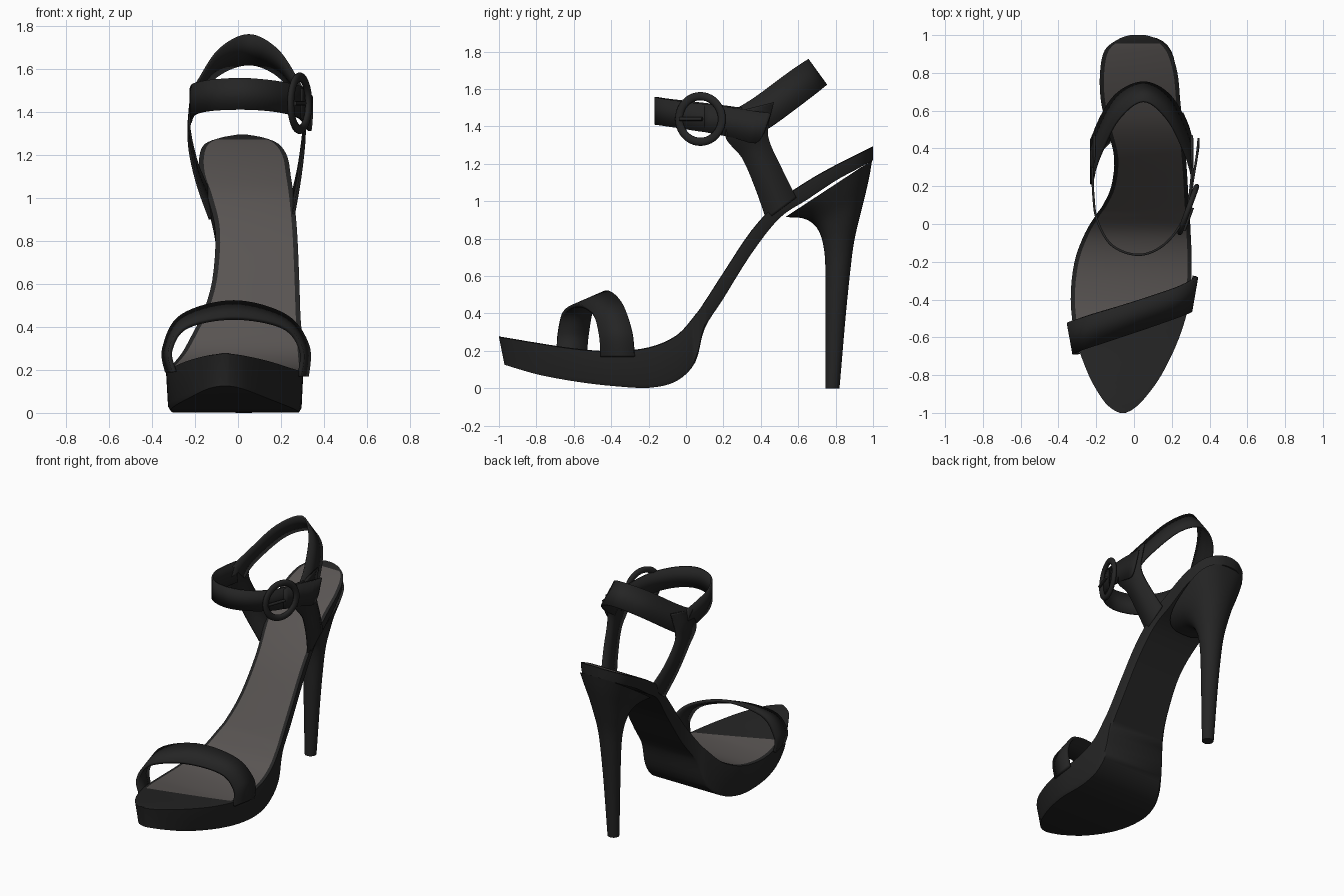
import bpy
import bmesh
import math
from mathutils import Vector

cube = bpy.data.objects.get("Cube")
if cube:
    bpy.data.objects.remove(cube, do_unlink=True)


def make_material(name, color):
    material = bpy.data.materials.new(name)
    material.use_nodes = True
    material.diffuse_color = (*color, 1)
    shader = material.node_tree.nodes["Principled BSDF"]
    shader.inputs["Base Color"].default_value = (*color, 1)
    shader.inputs["Roughness"].default_value = .6
    return material


black = make_material("black leather", (.018, .018, .018))
taupe = make_material("taupe lining", (.1, .09, .086))


def smooth_rows(rows, steps):
    """Catmull-Rom interpolation through rows of numbers of any width."""
    rows = [Vector(row) for row in rows]
    result = []
    for i in range(len(rows) - 1):
        before = rows[max(i - 1, 0)]
        start, end = rows[i], rows[i + 1]
        after = rows[min(i + 2, len(rows) - 1)]
        for step in range(steps):
            t = step / steps
            result.append(start + (end - before) * (t / 2)
                          + (before * 2 - start * 5 + end * 4 - after) * (t * t / 2)
                          + (start * 3 - before - end * 3 + after) * (t ** 3 / 2))
    return result + [rows[-1]]


def finish(name, bm, material, angle=35):
    bmesh.ops.recalc_face_normals(bm, faces=bm.faces)
    mesh = bpy.data.meshes.new(name)
    bm.to_mesh(mesh)
    bm.free()
    mesh.materials.append(material)
    obj = bpy.data.objects.new(name, mesh)
    bpy.context.collection.objects.link(obj)
    bpy.ops.object.select_all(action='DESELECT')
    obj.select_set(True)
    bpy.context.view_layer.objects.active = obj
    bpy.ops.object.shade_smooth_by_angle(angle=math.radians(angle))
    return obj


def loft(rings):
    """Skin closed rings of points and cap both ends."""
    bm = bmesh.new()
    loops = [[bm.verts.new(point) for point in ring] for ring in rings]
    for a, b in zip(loops, loops[1:]):
        for i in range(len(a)):
            j = (i + 1) % len(a)
            bm.faces.new((a[i], a[j], b[j], b[i]))
    bm.faces.new(loops[0])
    bm.faces.new(loops[-1])
    return bm


def ribbon(name, rows, steps=8, thickness=.012):
    """Strap whose rows hold one point on each of its two edges."""
    bm = bmesh.new()
    pairs = [(bm.verts.new(row[:3]), bm.verts.new(row[3:]))
             for row in smooth_rows(rows, steps)]
    for (a, b), (c, d) in zip(pairs, pairs[1:]):
        bm.faces.new((a, b, d, c))
    obj = finish(name, bm, black)
    solid = obj.modifiers.new("thickness", 'SOLIDIFY')
    solid.thickness = thickness
    solid.offset = 0
    return obj


# Platform sole: y, left x, right x, top z, bottom z
stations = [
    (-1, -.075, -.045, .275, .125), (-.98, -.115, -.005, .27, .12),
    (-.93, -.165, .05, .262, .105), (-.8, -.24, .145, .24, .07),
    (-.6, -.31, .24, .21, .035), (-.4, -.335, .295, .195, .012),
    (-.2, -.315, .305, .215, .003), (-.05, -.26, .3, .28, .04),
    (.05, -.2, .295, .39, .14), (.1, -.165, .29, .46, .32),
    (.2, -.12, .285, .615, .48), (.35, -.105, .275, .84, .72),
    (.5, -.14, .26, 1, .91), (.65, -.175, .245, 1.105, 1.01),
    (.8, -.18, .23, 1.19, 1.11), (.92, -.155, .19, 1.25, 1.175),
    (.98, -.08, .12, 1.28, 1.21), (1, -.02, .06, 1.29, 1.22)]
rings = []
for y, left, right, top, bottom in smooth_rows(stations, 4):
    rim = min(.022, (right - left) * .2)
    low_y = y * .97 if y < 0 else y
    mid = (left + right) / 2
    half = (right - left) / 2
    rings.append([
        (mid - half * .93, low_y, bottom), (mid - half * .97, low_y, bottom + .02),
        (left, y, top), (left + rim, y, top + .004),
        (right - rim, y, top + .004), (right, y, top),
        (mid + half * .97, low_y, bottom + .02), (mid + half * .93, low_y, bottom)])
bm = loft(rings)

# Lining: the inner top faces behind a slanted line under the toe strap
line_point, line_normal = Vector((0, -.55, 0)), Vector((-.35, 1, 0))
bmesh.ops.bisect_plane(bm, geom=bm.verts[:] + bm.edges[:] + bm.faces[:],
                       plane_co=line_point, plane_no=line_normal)
bmesh.ops.recalc_face_normals(bm, faces=bm.faces)
for face in bm.faces:
    center = face.calc_center_median()
    behind = (center - line_point).dot(line_normal) > 0
    wide = max(v.co.x for v in face.verts) - min(v.co.x for v in face.verts) > .08
    if behind and wide and face.normal.z > .2 and center.y < .96:
        face.material_index = 1
sole = finish("platform_sole", bm, black)
sole.data.materials.append(taupe)

# Stiletto heel: front y, front z, back y, back z, half width, squareness
heel_rows = [
    (.745, 0, .82, 0, .038, 2), (.745, .05, .825, .05, .041, 2),
    (.745, .4, .855, .4, .055, 2), (.745, .65, .882, .66, .07, 2),
    (.735, .76, .9, .79, .085, 2), (.715, .83, .925, .9, .105, 2.1),
    (.68, .88, .955, 1.02, .13, 2.2), (.62, .91, .98, 1.13, .165, 2.4),
    (.53, .915, .995, 1.22, .195, 2.8)]
rings = []
for y0, z0, y1, z1, half, power in smooth_rows(heel_rows, 4):
    ring = []
    for i in range(32):
        angle = math.tau * i / 32
        c, s = math.cos(angle), math.sin(angle)
        x = math.copysign(abs(c) ** (2 / power), c) * half
        t = (math.copysign(abs(s) ** (2 / power), s) + 1) / 2
        ring.append((.027 + x, y0 + (y1 - y0) * t, z0 + (z1 - z0) * t))
    rings.append(ring)
finish("stiletto_heel", loft(rings), black, 50)

# Toe strap: front edge point, back edge point
ribbon("toe_strap", [
    (-.295, -.69, .19, -.33, -.53, .19), (-.315, -.685, .29, -.343, -.52, .3),
    (-.24, -.655, .4, -.26, -.49, .45), (-.02, -.58, .442, -.02, -.42, .515),
    (.21, -.5, .4, .22, -.34, .45), (.295, -.465, .29, .323, -.29, .31),
    (.285, -.455, .17, .32, -.275, .17)], thickness=.02)

# Instep strap: x, y, lower z, upper z around the front of the ankle
instep = [
    (-.22, .3, 1.35, 1.5), (-.215, .15, 1.37, 1.52), (-.195, .02, 1.39, 1.535),
    (-.12, -.11, 1.405, 1.55), (.01, -.163, 1.41, 1.558), (.13, -.13, 1.405, 1.55),
    (.23, -.03, 1.39, 1.535), (.285, .1, 1.37, 1.52), (.31, .3, 1.35, 1.5)]
ribbon("instep_strap", [(x, y, low, x, y, high) for x, y, low, high in instep])

# Heel strap: lower edge point, upper edge point around the back of the ankle
ribbon("heel_strap", [
    (-.22, .38, 1.35, -.22, .24, 1.48), (-.205, .5, 1.43, -.18, .36, 1.55),
    (-.1, .68, 1.565, -.085, .55, 1.69), (.05, .75, 1.62, .05, .65, 1.758),
    (.19, .68, 1.565, .18, .55, 1.69), (.29, .5, 1.43, .275, .36, 1.55),
    (.305, .38, 1.35, .31, .24, 1.48)])

# Side posts rising from the sole: x for each side, then front and back edges
posts = [
    (-.13, .255, .43, .9, .59, 1.02), (-.19, .285, .37, 1.07, .52, 1.16),
    (-.225, .305, .3, 1.23, .45, 1.31), (-.225, .31, .21, 1.35, .44, 1.395),
    (-.21, .305, .27, 1.48, .47, 1.53)]
for side, name in enumerate(("right_post", "left_post")):
    ribbon(name, [(row[side], row[2], row[3], row[side], row[4], row[5])
                  for row in posts])

# Loose pointed strap end
ribbon("strap_end", [
    (.29, .1, 1.37, .29, .1, 1.51), (.315, .25, 1.34, .315, .25, 1.5),
    (.335, .37, 1.31, .335, .38, 1.48), (.342, .42, 1.37, .342, .455, 1.472)], 3)

# Round buckle with a prong
center = Vector((.287, .077, 1.44))
facing = Vector((.93, -.34, 0)).to_track_quat('Z', 'Y')
bpy.ops.mesh.primitive_torus_add(major_segments=40, minor_segments=10,
                                 major_radius=.122, minor_radius=.022,
                                 location=center, rotation=facing.to_euler())
buckle = bpy.context.object
buckle.name = "buckle_ring"
buckle.scale.z = .7
buckle.data.materials.append(black)
bpy.ops.object.shade_smooth_by_angle(angle=math.radians(60))

along = Vector((.34, .93, 0))
bpy.ops.mesh.primitive_cylinder_add(vertices=10, radius=.01, depth=.13,
                                    location=center - along * .055 + Vector((.018, 0, 0)),
                                    rotation=along.to_track_quat('Z', 'Y').to_euler())
prong = bpy.context.object
prong.name = "buckle_prong"
prong.data.materials.append(black)
bpy.ops.object.shade_smooth_by_angle(angle=math.radians(40))
